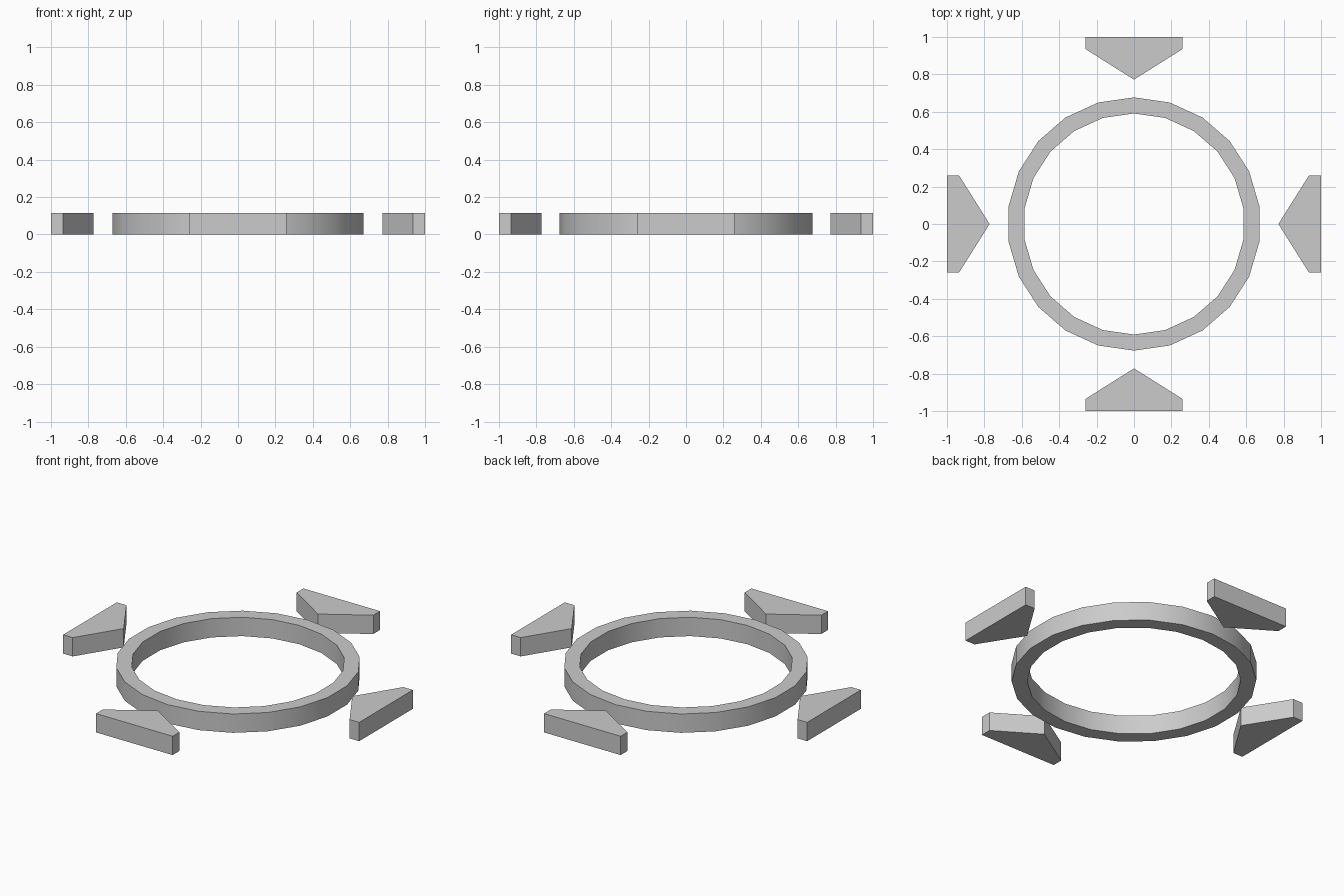
import bpy, bmesh
from math import cos, sin, pi

if "Cube" in bpy.data.objects:
    bpy.data.objects.remove(bpy.data.objects["Cube"])

HEIGHT = 0.115


def make_object(name, bm):
    bmesh.ops.recalc_face_normals(bm, faces=bm.faces)
    mesh = bpy.data.meshes.new(name)
    bm.to_mesh(mesh)
    bm.free()
    obj = bpy.data.objects.new(name, mesh)
    bpy.context.collection.objects.link(obj)
    return obj


# Ring: 22-sided band with a rectangular section, a corner pointing to +y
def build_ring(outer, inner, sides=22):
    bm = bmesh.new()
    loops = []
    for i in range(sides):
        a = pi / 2 + 2 * pi * i / sides
        loops.append([bm.verts.new((r * cos(a), r * sin(a), z))
                      for r, z in ((outer, 0), (outer, HEIGHT), (inner, HEIGHT), (inner, 0))])
    for i in range(sides):
        a, b = loops[i], loops[(i + 1) % sides]
        for k in range(4):
            n = (k + 1) % 4
            bm.faces.new((a[k], b[k], b[n], a[n]))
    return make_object("ring", bm)


# Pointer: extruded pentagon whose tip faces the centre
def build_pointer(name, angle):
    profile = [(0.772, 0), (0.935, 0.259), (1, 0.259), (1, -0.259), (0.935, -0.259)]
    bm = bmesh.new()
    c, s = cos(angle), sin(angle)
    face = bm.faces.new([bm.verts.new((x * c - y * s, x * s + y * c, 0)) for x, y in profile])
    top = bmesh.ops.extrude_face_region(bm, geom=[face], use_keep_orig=True)
    bmesh.ops.translate(bm, vec=(0, 0, HEIGHT),
                        verts=[v for v in top["geom"] if isinstance(v, bmesh.types.BMVert)])
    return make_object(name, bm)


ring = build_ring(0.677, 0.591)
bpy.context.view_layer.objects.active = ring
ring.select_set(True)
bpy.ops.object.shade_smooth_by_angle(angle=pi / 6)

for i, side in enumerate(("right", "back", "left", "front")):
    build_pointer(side + "_pointer", i * pi / 2)
